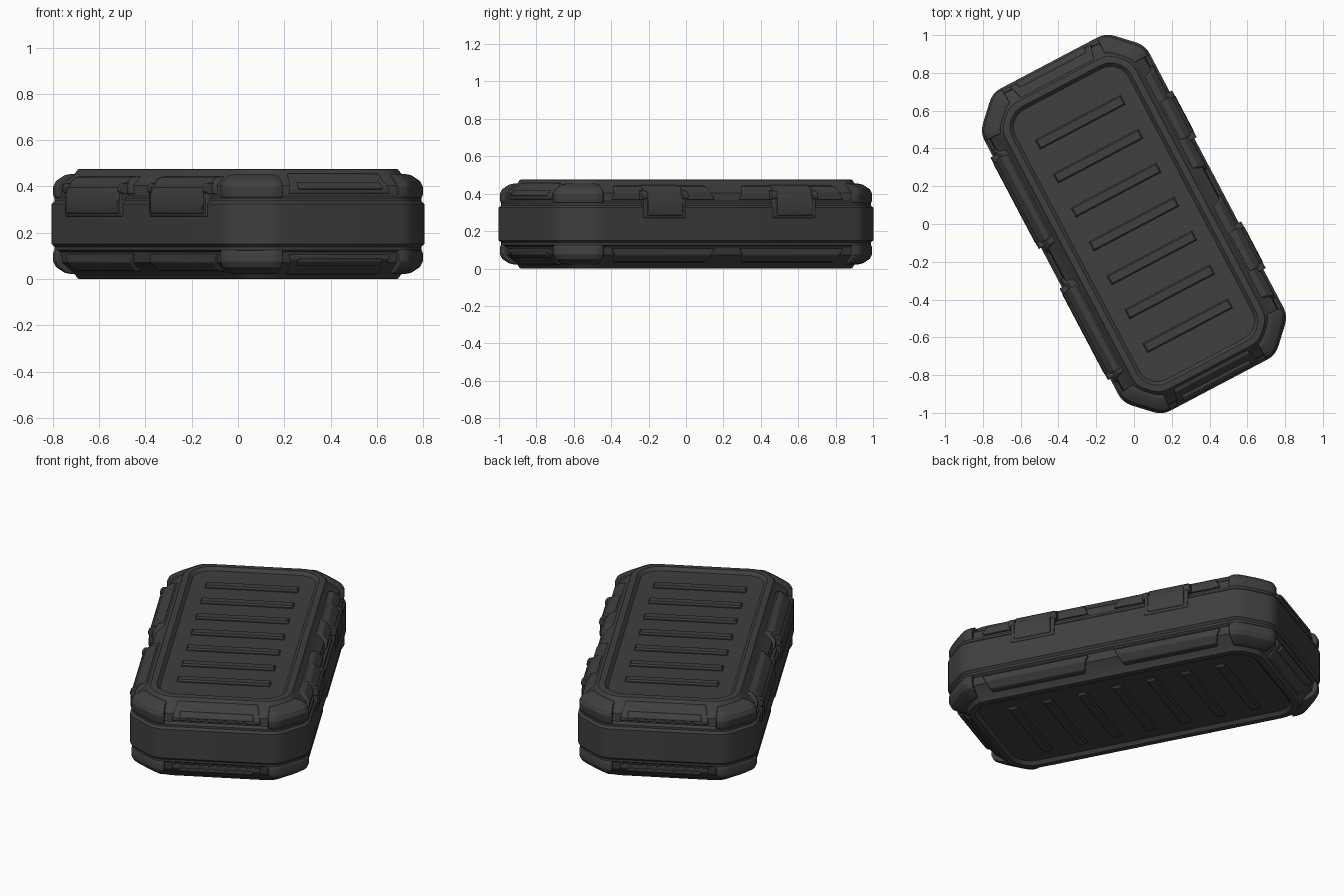
import bpy, bmesh, math

if "Cube" in bpy.data.objects:
    bpy.data.objects.remove(bpy.data.objects["Cube"])

HU, HV, C, H = 0.494, 0.964, 0.155, 0.476   # half width, half length, corner cut, height
ANGLE = math.radians(27.8)
K = math.sqrt(2) - 1

mat = bpy.data.materials.new("charcoal_plastic")
mat.diffuse_color = (0.05, 0.05, 0.05, 1)
mat.use_nodes = True
mat.node_tree.nodes["Principled BSDF"].inputs["Base Color"].default_value = mat.diffuse_color


def flip(z, low):
    return H - z if low else z


def finish(name, bm, bevel=0.0, smooth=25):
    bmesh.ops.recalc_face_normals(bm, faces=bm.faces)
    me = bpy.data.meshes.new(name)
    bm.to_mesh(me)
    bm.free()
    me.materials.append(mat)
    ob = bpy.data.objects.new(name, me)
    bpy.context.collection.objects.link(ob)
    ob.rotation_euler.z = ANGLE
    bpy.ops.object.select_all(action='DESELECT')
    ob.select_set(True)
    bpy.context.view_layer.objects.active = ob
    bpy.ops.object.shade_smooth_by_angle(angle=math.radians(smooth))
    if bevel:
        m = ob.modifiers.new("bevel", 'BEVEL')
        m.width, m.segments, m.limit_method = bevel, 2, 'ANGLE'
    return ob


def loft(name, rings, closed_rings=True, bevel=0.0):
    """Skin a list of equal-length rings and cap both ends."""
    bm = bmesh.new()
    vs = [[bm.verts.new(p) for p in r] for r in rings]
    n = len(vs[0])
    for a, b in zip(vs, vs[1:]):
        for i in range(n):
            j = (i + 1) % n
            bm.faces.new((a[i], a[j], b[j], b[i]))
    bm.faces.new(vs[0])
    bm.faces.new(vs[-1])
    return finish(name, bm, bevel)


def rounded(prev, p, nxt, r=0.05, n=4):
    """Small curve replacing the corner p."""
    def toward(q):
        l = math.dist(p, q)
        f = min(r, l * 0.45) / l
        return [p[k] + (q[k] - p[k]) * f for k in (0, 1)]
    a, b = toward(prev), toward(nxt)
    return [tuple((1-t)**2*a[k] + 2*t*(1-t)*p[k] + t*t*b[k] for k in (0, 1))
            for t in [i / n for i in range(n + 1)]]


def corner(d):
    """The two cut-corner points of the outline inset by d."""
    return (HU - d, HV - C - d * K), (HU - C - d * K, HV - d)


def outline(d, z):
    a, b = corner(d)
    pts = [a, b, (-b[0], b[1]), (-a[0], a[1]), (-a[0], -a[1]),
           (-b[0], -b[1]), (b[0], -b[1]), (a[0], -a[1])]
    out = []
    for i, p in enumerate(pts):
        out += rounded(pts[i - 1], p, pts[(i + 1) % 8])
    return [(x, y, z) for x, y in out]


def side_pt(side, d, t, z):
    return {'right': (HU - d, t, z), 'left': (d - HU, t, z),
            'front': (t, d - HV, z), 'back': (t, HV - d, z)}[side]


def pad(name, side, prof, centre, half, low=False, taper=0.0, bevel=0.004):
    """Extrude an (inset, height) profile along one side; ends lean in with height."""
    z0 = prof[0][1]
    rings = [[side_pt(side, d, centre + s * (half - taper * abs(z - z0)), flip(z, low))
              for d, z in prof] for s in (-1, 1)]
    return loft(name, rings, bevel=bevel)


# Case body: symmetric profile, recessed panels top and bottom
upper = [(0, .325), (.012, .337), (.012, .350), (.028, .360), (.034, .405),
         (.090, .452), (.105, .474), (.112, .476), (.138, .476), (.156, .458)]
profile = [(d, H - z) for d, z in reversed(upper)] + upper
loft("case_body", [outline(d, z) for d, z in profile])

for low in (False, True):
    tag = "lower" if low else "upper"

    # Panel ribs
    for i in range(7):
        v, w = (i - 3) * 0.203, 0.028
        rings = [[(sx * (.255 - k), v + sy * (w - k), flip(z, low))
                  for sx, sy in ((-1, -1), (1, -1), (1, 1), (-1, 1))]
                 for z, k in ((.450, 0), (.464, 0), (.473, .007))]
        loft(f"{tag}_rib_{i+1}", rings)

    # Corner bumpers
    sect = [(.030, .342), (.012, .352), (.008, .365), (.008, .400), (.020, .424),
            (.055, .448), (.085, .455), (.100, .450), (.100, .342)]
    for sx in (-1, 1):
        for sy in (-1, 1):
            cols = []
            for d, z in sect:
                a, b = corner(d)
                s, e = (HU - d, HV - C - .055), (HU - C - .055, HV - d)
                path = [s] + rounded(s, a, b, .06) + rounded(a, b, e, .06) + [e]
                cols.append([(sx * x, sy * y, flip(z, low)) for x, y in path])
            loft(f"{tag}_corner_bumper", list(zip(*cols)), bevel=.005)

    # Long side pads
    strip = [(.016, .368), (.016, .405), (.048, .440), (.085, .444), (.085, .368)]
    for side in ('left', 'right'):
        for s in (-1, 1):
            pad(f"{tag}_{side}_pad", side, strip, s * .387, .31, low, .5)

    # End pads with a raised grip bar
    for side in ('front', 'back'):
        pad(f"{tag}_{side}_pad", side,
            [(.018, .370), (.018, .392), (.075, .452), (.100, .458), (.100, .370)],
            0, .245, low, .3)
        pad(f"{tag}_{side}_grip_bar", side,
            [(.010, .388), (.010, .400), (.030, .418), (.050, .418), (.050, .388)],
            0, .205, low, .2)

# Latches: wide on the left, narrow on the right
for side, half in (('left', .262), ('right', .128)):
    for s in (-1, 1):
        c = s * .392
        # backing frame and flap
        pad(f"{side}_latch_frame", side,
            [(.03, .265), (-.004, .270), (-.008, .285), (-.008, .385), (.005, .398), (.03, .398)],
            c, half, bevel=.005)
        pad(f"{side}_latch_flap", side,
            [(.01, .280), (-.012, .284), (-.016, .300), (-.014, .370), (-.004, .390), (.01, .390)],
            c, half - .022, bevel=.004)
        # hook over the lid edge
        pad(f"{side}_latch_hook", side,
            [(.06, .385), (.000, .385), (.006, .408), (.036, .440), (.070, .446), (.075, .420)],
            c, half - .012, bevel=.004)
        # end knuckles
        for e in (-1, 1):
            pad(f"{side}_latch_knuckle", side,
                [(.04, .368), (-.004, .368), (-.014, .380), (-.014, .398),
                 (-.002, .412), (.04, .418)],
                c + e * (half - .006), .018, bevel=.003)
